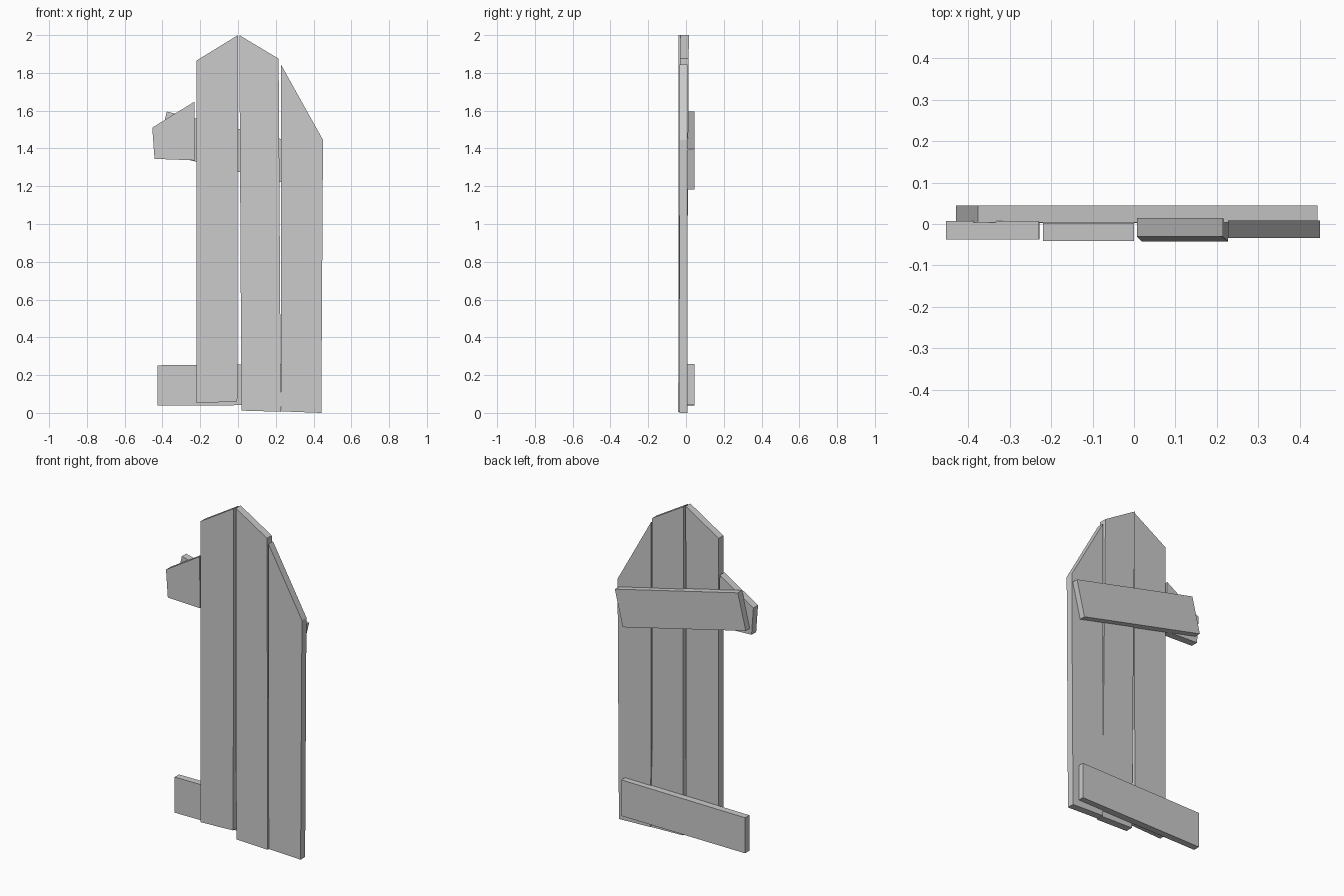
import bpy, bmesh

if "Cube" in bpy.data.objects:
    bpy.data.objects.remove(bpy.data.objects["Cube"])


def board(name, outline, y0, y1, lean=0.0):
    """Extrude an xz outline from y0 to y1; lean shifts y backwards towards the top."""
    bm = bmesh.new()
    front = [bm.verts.new((x, y0 + lean * z / 2, z)) for x, z in outline]
    back = [bm.verts.new((x, y1 + lean * z / 2, z)) for x, z in outline]
    bm.faces.new(front)
    bm.faces.new(back[::-1])
    n = len(outline)
    for i in range(n):
        j = (i + 1) % n
        bm.faces.new((front[j], front[i], back[i], back[j]))
    bmesh.ops.recalc_face_normals(bm, faces=bm.faces)
    mesh = bpy.data.meshes.new(name)
    bm.to_mesh(mesh)
    bm.free()
    obj = bpy.data.objects.new(name, mesh)
    bpy.context.collection.objects.link(obj)
    return obj


# Upright planks with a peaked top
board("left_plank", [(-0.22, 0.052), (-0.004, 0.06), (0.0, 2.0), (-0.22, 1.865)], -0.041, 0.003)
board("middle_plank", [(0.018, 0.012), (0.227, 0.006), (0.215, 1.875), (0.007, 2.0)],
      -0.042, 0.003, lean=0.012)
board("right_plank", [(0.229, 0.008), (0.441, 0.0), (0.45, 1.445), (0.227, 1.845)], -0.034, 0.009)

# Broken stub of the fourth plank
board("broken_plank", [(-0.442, 1.345), (-0.228, 1.337), (-0.23, 1.648), (-0.454, 1.51)],
      -0.037, 0.007)

# Rails across the back, the upper one slipped
board("lower_rail", [(-0.425, 0.038), (0.40, 0.043), (0.40, 0.26), (-0.425, 0.252)], 0.003, 0.044)
board("upper_rail", [(-0.43, 1.38), (0.39, 1.183), (0.443, 1.398), (-0.377, 1.595)], 0.004, 0.045)
